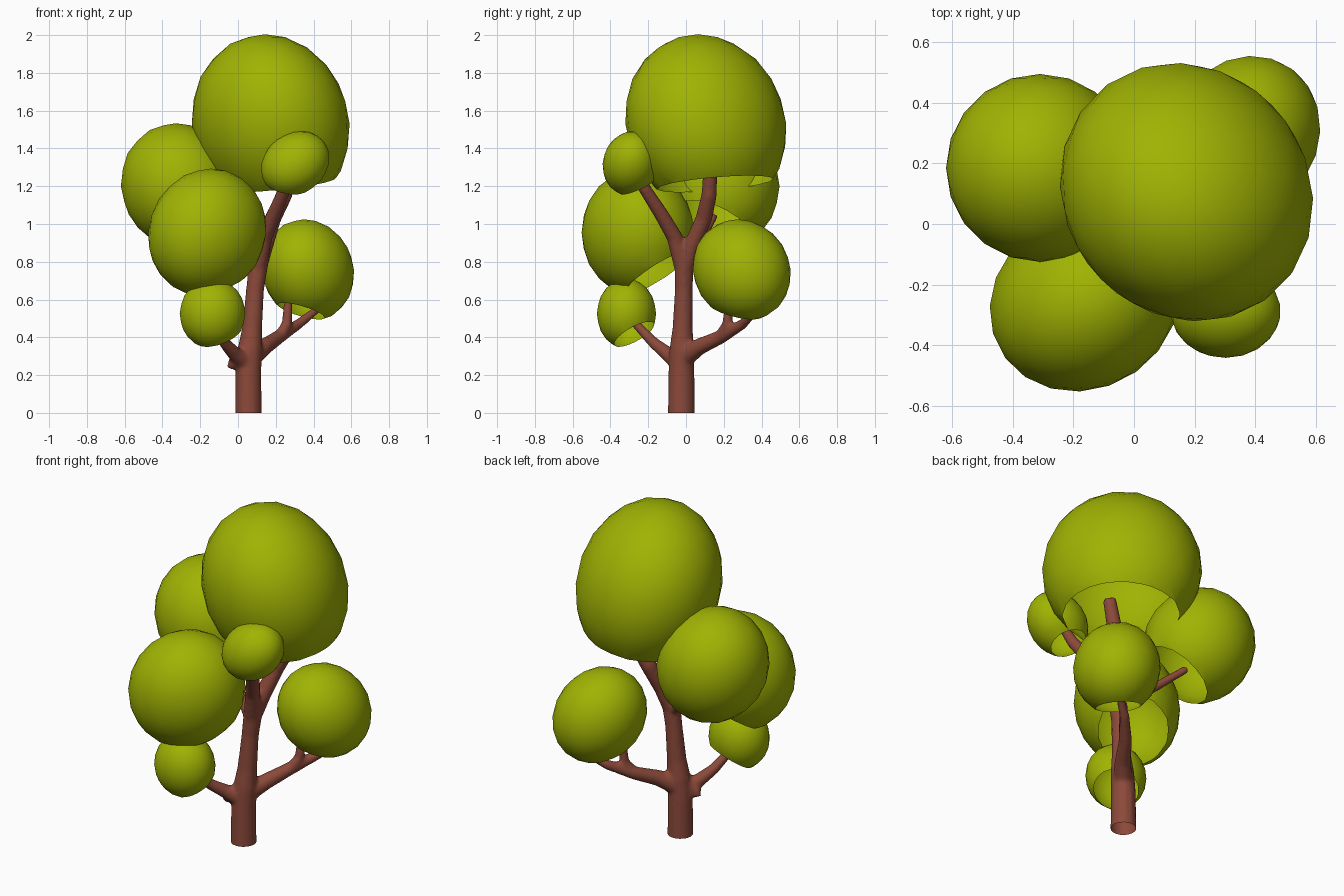
import bpy, bmesh, math
from mathutils import Vector

if "Cube" in bpy.data.objects:
    bpy.data.objects.remove(bpy.data.objects["Cube"])


def material(name, rgb):
    m = bpy.data.materials.new(name)
    m.diffuse_color = (*rgb, 1)
    m.use_nodes = True
    m.node_tree.nodes["Principled BSDF"].inputs["Base Color"].default_value = m.diffuse_color
    return m


LEAF = material("leaf green", (0.35, 0.45, 0.001))
BARK = material("bark brown", (0.26, 0.067, 0.042))


def finish(bm, name, mat):
    for f in bm.faces:
        f.smooth = True
    me = bpy.data.meshes.new(name)
    bm.to_mesh(me)
    bm.free()
    me.materials.append(mat)
    ob = bpy.data.objects.new(name, me)
    bpy.context.collection.objects.link(ob)
    return ob


def foliage(name, centre, radii, opening, depth, skew=0, lean=(0, 0)):
    """Leaf shell: skewed ellipsoid, left open on the side facing its branch."""
    bm = bmesh.new()
    bmesh.ops.create_icosphere(bm, subdivisions=3, radius=1.01)
    c, n = Vector(centre), Vector(opening).normalized()
    cs, sn = math.cos(skew), math.sin(skew)
    for v in bm.verts:
        x, y, z = v.co
        v.co = c + Vector((radii[0] * (cs * x + sn * y) + lean[0] * z,
                           radii[1] * (sn * x + cs * y) + lean[1] * z, radii[2] * z))
    bmesh.ops.bisect_plane(bm, geom=bm.verts[:] + bm.edges[:] + bm.faces[:],
                           plane_co=c + n * depth, plane_no=n, clear_outer=True)
    finish(bm, name, LEAF)


limbs = []


def limb(name, points, sides=12):
    """Tapered tube through (x, y, z, radius) points."""
    bm = bmesh.new()
    ps = [Vector(p[:3]) for p in points]
    rings = []
    for i, p in enumerate(ps):
        if i == 0:
            t = ps[1] - ps[0]
        elif i == len(ps) - 1:
            t = ps[-1] - ps[-2]
        else:
            t = (ps[i] - ps[i - 1]).normalized() + (ps[i + 1] - ps[i]).normalized()
        q = Vector((0, 0, 1)).rotation_difference(t.normalized())
        r = points[i][3]
        rings.append([bm.verts.new(p + q @ Vector((r * math.cos(a), r * math.sin(a), 0)))
                      for a in (2 * math.pi * k / sides for k in range(sides))])
    for a, b in zip(rings, rings[1:]):
        for k in range(sides):
            j = (k + 1) % sides
            bm.faces.new((a[k], a[j], b[j], b[k]))
    bm.faces.new(rings[0][::-1])
    bm.faces.new(rings[-1])
    limbs.append(finish(bm, name, BARK))


# Trunk (starts below ground, trimmed flat later)
limb("trunk", [(.055, -.025, -.08, .073), (.055, -.025, .22, .069), (.064, -.022, .34, .066),
               (.075, -.018, .45, .054), (.09, -.012, .65, .048), (.107, -.01, .78, .052),
               (.13, -.005, .88, .038)])
# Upper fork
limb("crown_branch", [(.10, -.01, .74, .046), (.14, .03, .88, .046), (.185, .095, 1.03, .045),
                      (.245, .122, 1.15, .042), (.285, .13, 1.3, .037)])
limb("front_branch", [(.10, -.01, .74, .046), (.14, -.06, .93, .043), (.19, -.13, 1.05, .039),
                      (.25, -.22, 1.19, .034), (.28, -.26, 1.28, .027)])
limb("back_left_branch", [(.10, -.01, .74, .036), (.02, .025, .81, .03), (-.07, .06, .89, .027),
                          (-.25, .15, 1.045, .022)])
# Lower branches
limb("right_branch", [(.06, -.02, .285, .056), (.14, .07, .35, .045), (.22, .19, .405, .037),
                      (.32, .3, .47, .028), (.43, .38, .555, .02)])
limb("right_twig", [(.22, .18, .40, .033), (.258, .22, .47, .029), (.268, .23, .61, .022)])
limb("left_branch", [(.05, -.03, .26, .052), (-.02, -.1, .315, .039), (-.07, -.17, .37, .031),
                     (-.12, -.26, .465, .025), (-.13, -.3, .53, .019)])
limb("stub", [(.0, -.07, .30, .036), (-.028, -.06, .265, .027), (-.04, -.055, .235, .02)])

# Fuse the limbs so that the forks flow into each other
bpy.ops.object.select_all(action='DESELECT')
for ob in limbs:
    ob.select_set(True)
tree = limbs[0]
bpy.context.view_layer.objects.active = tree
bpy.ops.object.join()
tree.name = "trunk_and_branches"
mod = tree.modifiers.new("fuse", 'REMESH')
mod.mode = 'VOXEL'
mod.voxel_size = 0.011
mod.use_smooth_shade = True
mod = tree.modifiers.new("soften", 'SMOOTH')
mod.factor = 0.5
mod.iterations = 6
bpy.ops.object.convert(target='MESH')
bm = bmesh.new()
bm.from_mesh(tree.data)
bmesh.ops.bisect_plane(bm, geom=bm.verts[:] + bm.edges[:] + bm.faces[:],
                       plane_co=(0, 0, 0), plane_no=(0, 0, -1), clear_outer=True)
for f in bm.faces:
    f.smooth = True
    f.material_index = 0
bm.to_mesh(tree.data)
bm.free()
tree.data.materials.clear()
tree.data.materials.append(BARK)

# Foliage shells
foliage("crown_foliage", (.173, .105, 1.53), (.414, .422, .47), (.12, .1, -1), .325,
        -.045, (-.03, -.04))
foliage("back_left_foliage", (-.31, .185, 1.2), (.307, .307, .33), (.5, -.3, -.8), .24,
        0, (-.02, 0))
foliage("front_left_foliage", (-.163, -.255, .955), (.31, .295, .335), (.2, .5, -.84), .24,
        .05, (.02, 0))
foliage("small_left_foliage", (-.135, -.315, .525), (.172, .155, .185), (.3, .45, -.84), .12)
foliage("right_foliage", (.37, .295, .755), (.242, .257, .267), (-.25, -.2, -.95), .22,
        .04, (-.02, -.02))
foliage("small_front_foliage", (.303, -.29, 1.32), (.177, .15, .17), (-.2, .4, -.9), .13,
        0, (.03, .01))
